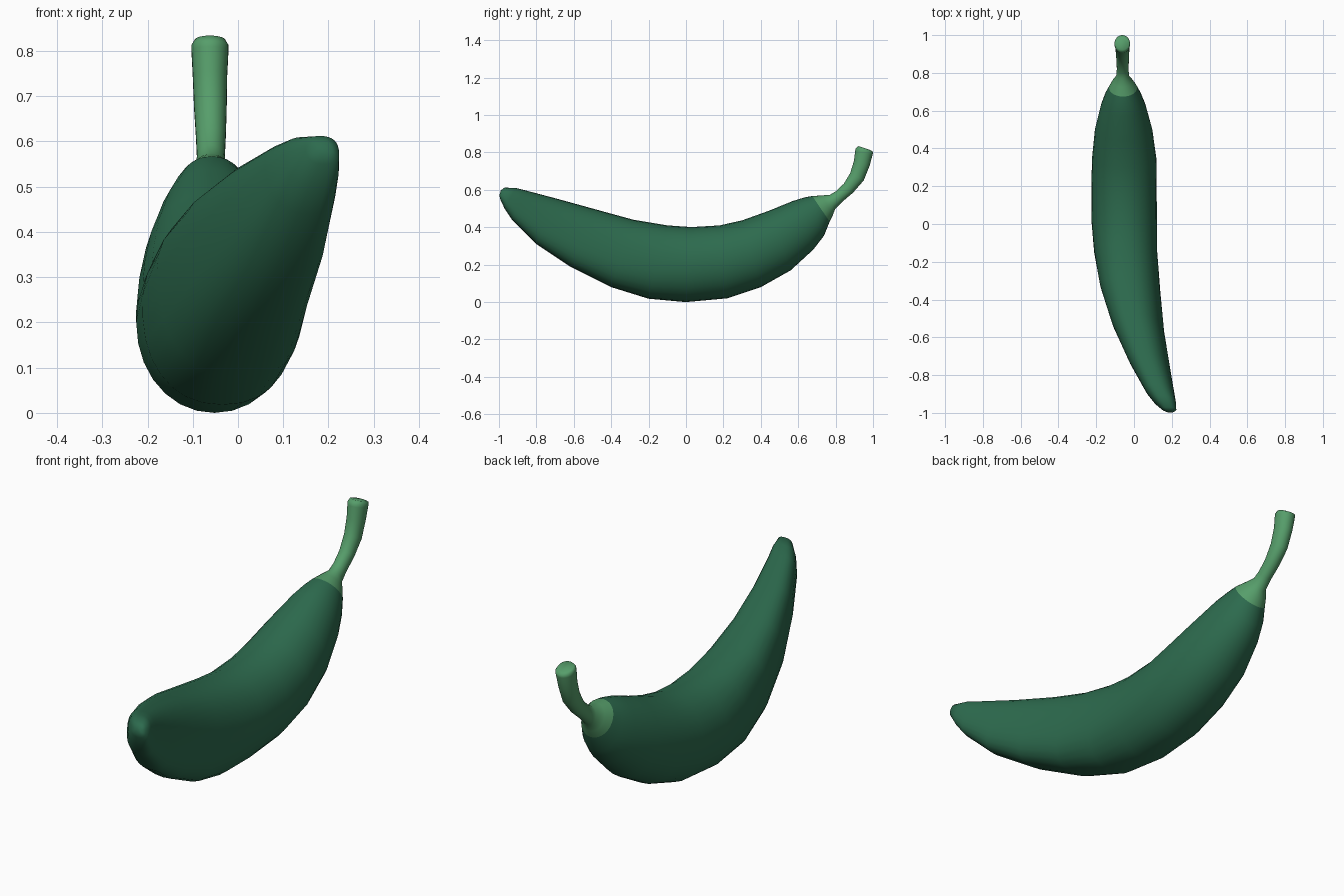
import bpy, bmesh, math
from mathutils import Vector

SIDES = 28


def material(name, color):
    m = bpy.data.materials.new(name)
    m.diffuse_color = (*color, 1)
    return m


def power(t, p):
    return math.copysign(abs(t) ** (2 / p), t)


def loft(name, rings, mat, cap_start, cap_end):
    """Each ring: bottom y, bottom z, top y, top z, centre x, half width, sideways lean of the top."""
    bm = bmesh.new()
    loops = []
    for by, bz, ty, tz, cx, hw, lean in rings:
        c = Vector((cx, (by + ty) / 2, (bz + tz) / 2))
        u = Vector((hw, 0, 0))
        v = Vector((lean, (ty - by) / 2, (tz - bz) / 2))
        # The section gets squarer towards the tip
        p = 2.05 + 0.5 * min(1, max(0, -c.y / 0.4))
        loops.append([bm.verts.new(c + u * power(math.cos(a), p) + v * power(math.sin(a), p))
                      for a in (2 * math.pi * i / SIDES for i in range(SIDES))])
    for a, b in zip(loops, loops[1:]):
        for i in range(SIDES):
            j = (i + 1) % SIDES
            bm.faces.new((a[i], a[j], b[j], b[i]))
    if cap_start:
        bm.faces.new(loops[0])
    if cap_end:
        bm.faces.new(loops[-1])
    bmesh.ops.recalc_face_normals(bm, faces=bm.faces)
    for f in bm.faces:
        f.smooth = True
    me = bpy.data.meshes.new(name)
    bm.to_mesh(me)
    bm.free()
    me.materials.append(mat)
    ob = bpy.data.objects.new(name, me)
    bpy.context.collection.objects.link(ob)
    return ob


dark_green = material("dark green skin", (0.026, 0.146, 0.076))
light_green = material("light green stem", (0.093, 0.34, 0.145))

# Ring shared by the body and the stem collar
collar = (0.768, 0.43, 0.675, 0.567, -0.058, 0.074, 0)

# Curved pepper body, from the tip to the collar
loft("pepper_body", [
    (-0.998, 0.57, -0.99, 0.597, 0.19, 0.018, -0.002),
    (-0.993, 0.55, -0.97, 0.612, 0.186, 0.037, -0.005),
    (-0.97, 0.50, -0.91, 0.61, 0.162, 0.058, -0.013),
    (-0.93, 0.44, -0.85, 0.595, 0.137, 0.073, -0.02),
    (-0.80, 0.31, -0.68, 0.55, 0.081, 0.101, -0.033),
    (-0.62, 0.19, -0.47, 0.492, 0.021, 0.130, -0.035),
    (-0.40, 0.08, -0.28, 0.44, -0.02, 0.155, -0.025),
    (-0.20, 0.018, -0.10, 0.41, -0.044, 0.167, -0.01),
    (0.00, 0.00, 0.03, 0.401, -0.052, 0.173, 0),
    (0.22, 0.02, 0.18, 0.41, -0.053, 0.173, 0),
    (0.40, 0.08, 0.30, 0.437, -0.052, 0.17, 0),
    (0.56, 0.17, 0.44, 0.487, -0.055, 0.152, 0),
    (0.68, 0.28, 0.57, 0.54, -0.057, 0.119, 0),
    (0.738, 0.355, 0.635, 0.56, -0.058, 0.094, 0),
    collar,
], dark_green, True, False)

# Collar and bent stem
loft("stem", [
    collar,
    (0.785, 0.465, 0.725, 0.57, -0.06, 0.054, 0),
    (0.797, 0.497, 0.77, 0.574, -0.06, 0.034, 0),
    (0.84, 0.54, 0.80, 0.592, -0.06, 0.031, 0),
    (0.893, 0.585, 0.843, 0.632, -0.06, 0.033, 0),
    (0.95, 0.65, 0.878, 0.69, -0.061, 0.036, 0),
    (0.982, 0.73, 0.898, 0.755, -0.062, 0.038, 0),
    (0.998, 0.79, 0.905, 0.81, -0.062, 0.041, 0),
    (1.00, 0.803, 0.908, 0.822, -0.062, 0.041, 0),
    (0.985, 0.813, 0.922, 0.834, -0.062, 0.034, 0),
], light_green, False, True)
